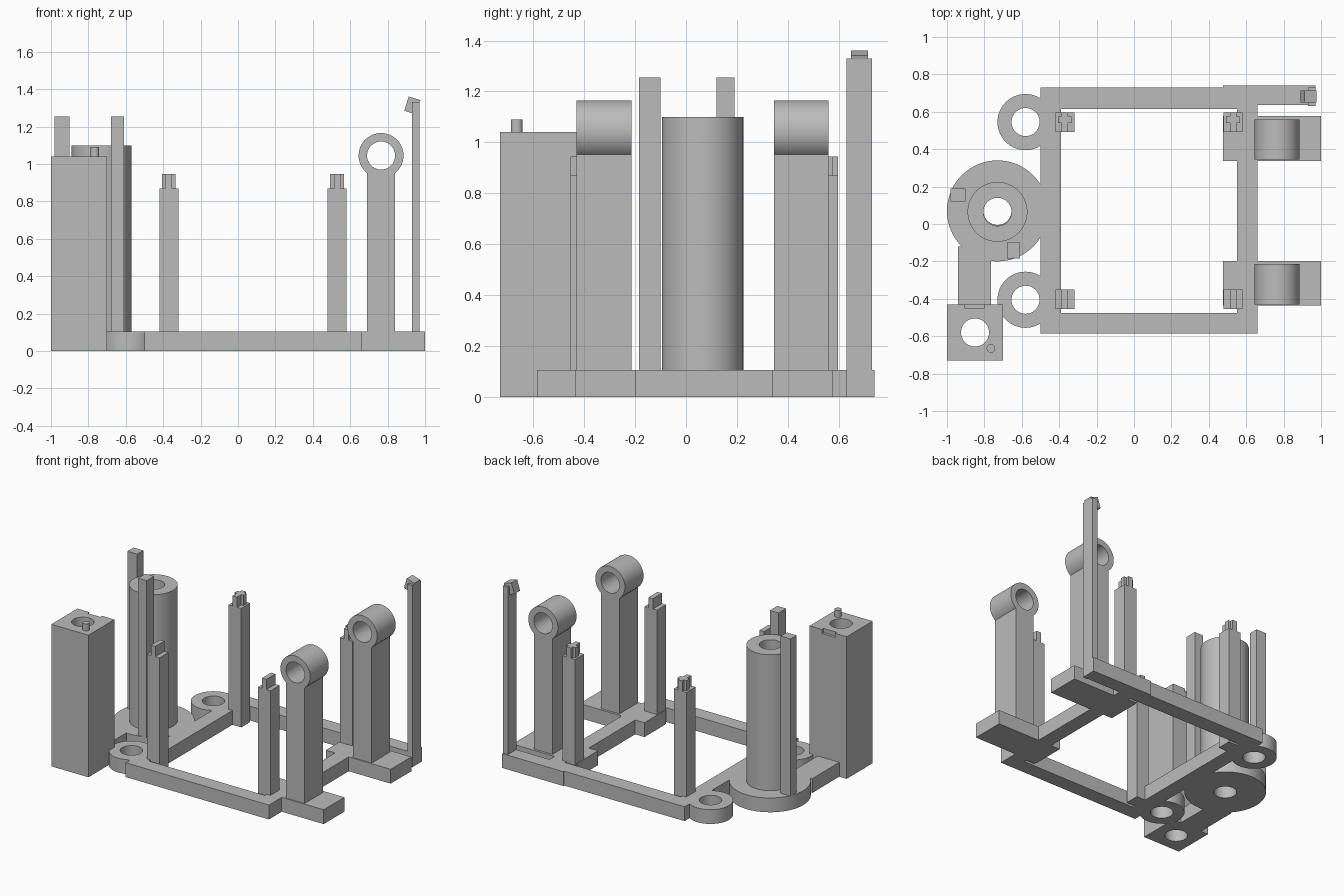
import bpy, bmesh, math
from mathutils import Matrix

cube = bpy.data.objects.get("Cube")
if cube:
    bpy.data.objects.remove(cube, do_unlink=True)

GREY = (0.5, 0.5, 0.5, 1)
mat = bpy.data.materials.new("grey plastic")
mat.use_nodes = True
mat.diffuse_color = GREY
mat.node_tree.nodes["Principled BSDF"].inputs["Base Color"].default_value = GREY

BASE = 0.105   # thickness of the base plate
BORE = 0.075   # radius shared by all holes


def finish(name, bm, smooth=False):
    bmesh.ops.recalc_face_normals(bm, faces=bm.faces)
    mesh = bpy.data.meshes.new(name)
    bm.to_mesh(mesh)
    bm.free()
    mesh.materials.append(mat)
    ob = bpy.data.objects.new(name, mesh)
    bpy.context.collection.objects.link(ob)
    if smooth:
        bpy.ops.object.select_all(action='DESELECT')
        ob.select_set(True)
        bpy.context.view_layer.objects.active = ob
        bpy.ops.object.shade_smooth_by_angle(angle=math.radians(30))
    return ob


def box(name, x, y, z):
    bm = bmesh.new()
    bmesh.ops.create_cube(bm, size=1)
    for v in bm.verts:
        for i, (lo, hi) in enumerate((x, y, z)):
            v.co[i] = lo if v.co[i] < 0 else hi
    return finish(name, bm)


def cylinder(name, x, y, z0, z1, r):
    bm = bmesh.new()
    bmesh.ops.create_cone(bm, cap_ends=True, segments=48, radius1=r, radius2=r, depth=z1 - z0,
                          matrix=Matrix.Translation((x, y, (z0 + z1) / 2)))
    return finish(name, bm, True)


def tube(name, matrix, length, outer, inner=BORE, n=64):
    """Hollow cylinder along its own z axis."""
    bm = bmesh.new()
    profile = ((outer, 0), (outer, length), (inner, length), (inner, 0))
    rings = []
    for i in range(n):
        a = math.tau * i / n
        rings.append([bm.verts.new((r * math.cos(a), r * math.sin(a), z)) for r, z in profile])
    for i in range(n):
        a, b = rings[i], rings[(i + 1) % n]
        for k in range(4):
            m = (k + 1) % 4
            bm.faces.new((a[k], b[k], b[m], a[m]))
    bm.transform(matrix)
    return finish(name, bm, True)


def cut(ob, cutter):
    cutter.hide_render = True
    cutter.hide_viewport = True
    mod = ob.modifiers.new("cut", 'BOOLEAN')
    mod.operation, mod.solver, mod.object = 'DIFFERENCE', 'EXACT', cutter


# Rectangular base frame
box("frame_left_bar", (-0.5, -0.39), (-0.585, 0.73), (0, BASE))
box("frame_right_bar", (0.55, 0.66), (-0.585, 0.73), (0, BASE))
box("frame_front_bar", (-0.39, 0.55), (-0.585, -0.475), (0, BASE))
box("frame_back_bar", (-0.39, 0.55), (0.615, 0.73), (0, BASE))

# Screw lugs
for label, y in (("front", -0.405), ("back", 0.545)):
    tube(label + "_screw_lug", Matrix.Translation((-0.58, y, 0)), BASE, 0.15)

# Hollow column on its round foot
tube("column_foot", Matrix.Translation((-0.73, 0.07, 0)), BASE, 0.27)
tube("column", Matrix.Translation((-0.73, 0.065, BASE)), 1.1 - BASE, 0.16)
box("outer_guide", (-0.98, -0.9), (0.12, 0.19), (BASE, 1.255))
box("inner_guide", (-0.68, -0.61), (-0.185, -0.1), (BASE, 1.255))

# Tall bored block, joined to the foot by an arm
box("block_arm", (-0.94, -0.765), (-0.43, -0.12), (0, BASE))
block = box("tall_block", (-1, -0.7), (-0.73, -0.43), (0, 1.04))
cut(block, cylinder("block_bore_cutter", -0.85, -0.58, -0.1, 1.2, BORE))
cut(block, box("block_notch_cutter", (-0.905, -0.8), (-0.45, -0.4), (1.01, 1.2)))
cylinder("block_peg", -0.765, -0.665, 1.03, 1.09, 0.023)

# Four corner posts with locating tabs
for side, x in (("left", 0.53), ("right", -0.37)):
    for end, y in (("front", -0.402), ("back", 0.545)):
        name = f"{end}_{side}_post"
        box(name, (x - 0.051, x + 0.051), (y - 0.052, y + 0.052), (0, 0.87))
        box(name + "_tab", (x - 0.018, x + 0.018), (y - 0.052, y + 0.052), (0.87, 0.945))
        if end == "back":
            box(name + "_cross_tab", (x - 0.037, x + 0.037), (y - 0.005, y + 0.03), (0.87, 0.945))

# Two bearing towers on pads
turn = Matrix.Rotation(math.radians(-90), 4, 'X')
for label, y0 in (("front", -0.43), ("back", 0.345)):
    y1 = y0 + 0.215
    box(label + "_pad", (0.475, 1), (y0 - 0.007, y1 + 0.017), (0, BASE))
    box(label + "_pillar", (0.69, 0.84), (y0, y1), (BASE, 0.955))
    tube(label + "_bearing", Matrix.Translation((0.765, y0, 1.045)) @ turn, 0.215, 0.12)

# Hooked spring arm at the back corner
box("hook_bar", (0.475, 0.97), (0.635, 0.74), (0, BASE))
box("hook_post", (0.93, 0.97), (0.63, 0.73), (0, 1.33))
bm = bmesh.new()
bmesh.ops.create_cube(bm, size=1, matrix=Matrix.Translation((0.932, 0.682, 1.313))
                      @ Matrix.Rotation(math.radians(17), 4, 'Y') @ Matrix.Diagonal((0.065, 0.066, 0.08, 1)))
finish("hook_tip", bm)
